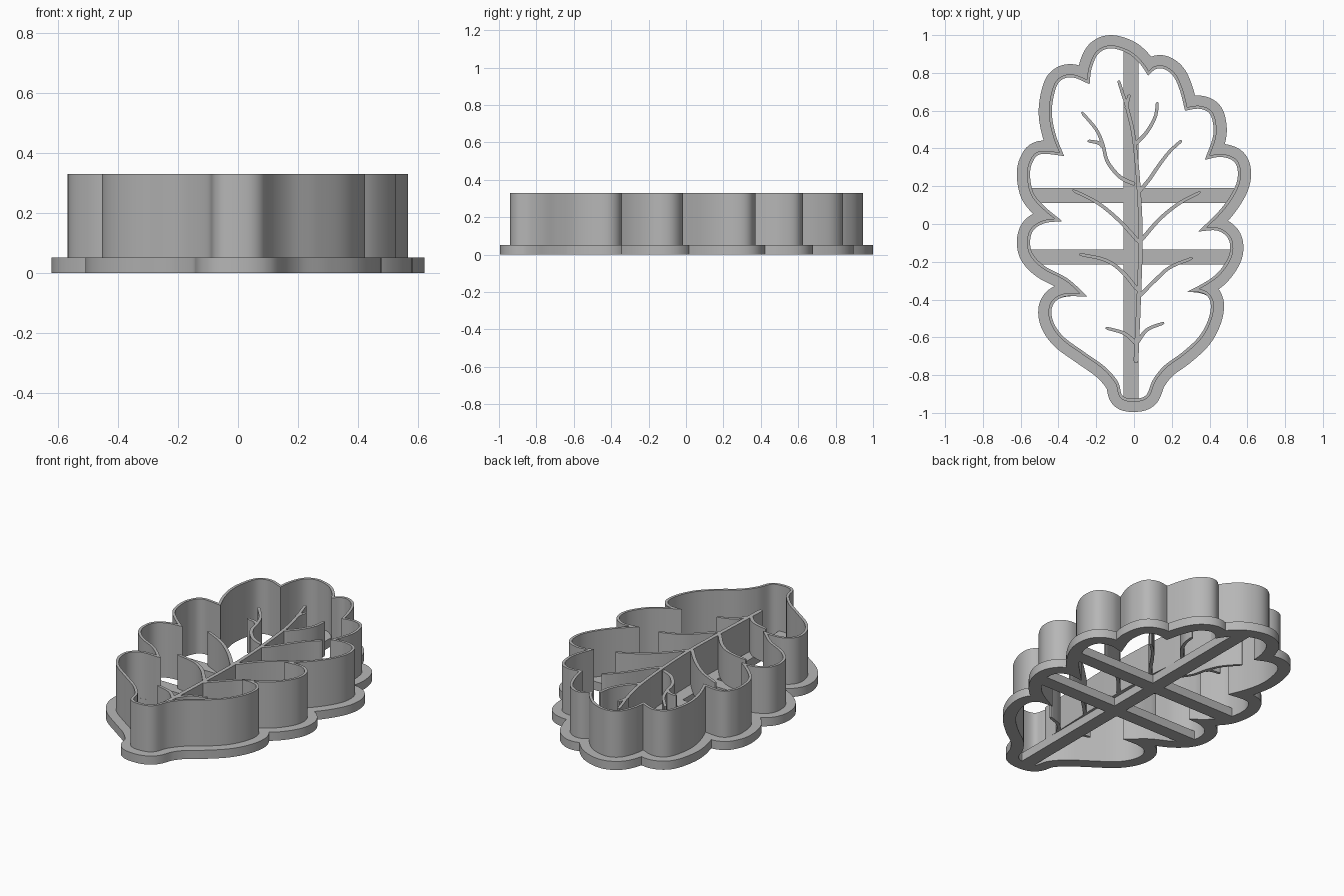
import bpy, bmesh
from mathutils import Vector
from mathutils.geometry import intersect_line_line_2d

cube = bpy.data.objects.get("Cube")
if cube:
    bpy.data.objects.remove(cube, do_unlink=True)

BASE_TOP, VEIN_TOP, WALL_TOP = 0.052, 0.255, 0.33
WALL_THICK, FLANGE_WIDTH = 0.016, 0.07

grey = bpy.data.materials.new("plain_grey")
grey.use_nodes = True
grey.diffuse_color = (0.47, 0.47, 0.47, 1)
grey.node_tree.nodes["Principled BSDF"].inputs["Base Color"].default_value = grey.diffuse_color


def smooth_path(points, steps=8):
    """Catmull-Rom curve through the points."""
    p = [Vector(q) for q in points]
    p = [2 * p[0] - p[1]] + p + [2 * p[-1] - p[-2]]
    out = []
    for a, b, c, d in zip(p, p[1:], p[2:], p[3:]):
        for i in range(steps):
            t = i / steps
            out.append(0.5 * (2 * b + (c - a) * t + (2 * a - 5 * b + 4 * c - d) * t ** 2
                              + (3 * b - a - 3 * c + d) * t ** 3))
    return out + [p[-2]]


def offset(path, distances):
    """Shift each point to the left of the travel direction."""
    out = []
    for i, p in enumerate(path):
        t = (path[min(i + 1, len(path) - 1)] - path[max(i - 1, 0)]).normalized()
        out.append(p + Vector((-t.y, t.x)) * distances[i])
    return out


def resample(path, count):
    """Spread points evenly along a polyline."""
    lengths = [0.0]
    for a, b in zip(path, path[1:]):
        lengths.append(lengths[-1] + (b - a).length)
    out, k = [], 0
    for i in range(count):
        s = lengths[-1] * i / (count - 1)
        while k < len(path) - 2 and lengths[k + 1] < s:
            k += 1
        f = (s - lengths[k]) / max(lengths[k + 1] - lengths[k], 1e-9)
        out.append(path[k].lerp(path[k + 1], min(f, 1)))
    return out


def crossing(a, b):
    """First place where the tail of a meets the head of b."""
    for i in range(len(a) - 2, len(a) // 2, -1):
        for j in range(len(b) // 2):
            hit = intersect_line_line_2d(a[i], a[i + 1], b[j], b[j + 1])
            if hit:
                return i, j, hit
    return len(a) - 2, 0, (a[-1] + b[0]) / 2


def outline(lobes, distance):
    """Offset every lobe outward and trim neighbours where they cross."""
    shifted = [offset(l, [distance] * len(l)) for l in lobes]
    count = len(lobes)
    cuts = [crossing(shifted[k], shifted[(k + 1) % count]) for k in range(count)]
    loop = []
    for k, lobe in enumerate(shifted):
        start, end = cuts[k - 1], cuts[k]
        trimmed = [start[2]] + lobe[start[1] + 1:end[0] + 1] + [end[2]]
        loop += resample(trimmed, len(lobe))[:-1]
    return loop


def strip(name, left, right, z0, z1, closed=False):
    """Solid band between two matching lines."""
    bm = bmesh.new()
    rows = [[bm.verts.new((p.x, p.y, z)) for p, z in ((a, z0), (b, z0), (b, z1), (a, z1))]
            for a, b in zip(left, right)]
    pairs = list(zip(rows, rows[1:]))
    if closed:
        pairs.append((rows[-1], rows[0]))
    else:
        bm.faces.new(rows[0])
        bm.faces.new(rows[-1])
    for r, s in pairs:
        for i in range(4):
            j = (i + 1) % 4
            bm.faces.new((r[i], r[j], s[j], s[i]))
    bmesh.ops.recalc_face_normals(bm, faces=bm.faces)
    mesh = bpy.data.meshes.new(name)
    bm.to_mesh(mesh)
    bm.free()
    mesh.materials.append(grey)
    obj = bpy.data.objects.new(name, mesh)
    bpy.context.collection.objects.link(obj)
    bpy.ops.object.select_all(action="DESELECT")
    obj.select_set(True)
    bpy.context.view_layer.objects.active = obj
    bpy.ops.object.shade_smooth_by_angle(angle=0.6)
    return obj


# Leaf lobes, clockwise; neighbours share the sharp notch between them
top = [(-.235, .74), (-.225, .82), (-.19, .9), (-.125, .93), (-.035, .905), (.03, .85), (.075, .785)]
left_shoulder = [(-.37, .36), (-.415, .475), (-.435, .595), (-.415, .715), (-.38, .765),
                 (-.32, .775), top[0]]
right_crown = [top[-1], (.115, .82), (.16, .82), (.21, .78), (.245, .7), (.27, .6)]
right_shoulder = [right_crown[-1], (.345, .61), (.4, .585), (.42, .52), (.415, .45), (.375, .34)]
right_upper = [right_shoulder[-1], (.46, .355), (.53, .33), (.55, .265), (.53, .185),
               (.46, .08), (.34, -.04)]
right_lower = [right_upper[-1], (.44, -.035), (.5, -.08), (.505, -.16), (.455, -.245),
               (.39, -.3), (.28, -.36)]
stem_end = [right_lower[-1], (.365, -.365), (.405, -.415), (.395, -.5), (.345, -.595),
            (.255, -.68), (.16, -.75), (.1, -.825), (.065, -.905), (.005, -.925), (-.06, -.91),
            (-.085, -.835), (-.155, -.755), (-.26, -.68), (-.375, -.595), (-.43, -.51),
            (-.43, -.43), (-.37, -.385), (-.245, -.385)]
left_lower = [stem_end[-1], (-.35, -.29), (-.47, -.225), (-.535, -.16), (-.55, -.09),
              (-.53, -.03), (-.47, .005), (-.38, .015)]
left_upper = [left_lower[-1], (-.47, .09), (-.53, .16), (-.55, .25), (-.54, .32),
              (-.495, .37), left_shoulder[0]]
lobes = [smooth_path(l) for l in (top, right_crown, right_shoulder, right_upper, right_lower,
                                  stem_end, left_lower, left_upper, left_shoulder)]

# Base flange and cutting wall follow the same leaf outline
inner = [p for l in lobes for p in resample(l, len(l))[:-1]]
strip("base_flange", inner, outline(lobes, FLANGE_WIDTH), 0, BASE_TOP, closed=True)
strip("cutting_wall", inner, outline(lobes, WALL_THICK), BASE_TOP, WALL_TOP, closed=True)


# Flat support bars inside the flange
def bar(name, start, end, width=0.08):
    path = [Vector(start), Vector(end)]
    strip(name, offset(path, [width / 2] * 2), offset(path, [-width / 2] * 2), 0, BASE_TOP)


bar("long_bar", (-.015, -.95), (-.015, .92))
bar("upper_cross_bar", (-.56, .15), (.53, .15))
bar("lower_cross_bar", (-.56, -.175), (.52, -.175))


# Raised veins, tapering to rounded tips
def vein(name, points, thick=0.021, tip=0.016):
    path = smooth_path(points)
    n = len(path) - 1
    half = [(thick + (tip - thick) * i / n) / 2 for i in range(n + 1)]
    half[0] *= 0.6
    half[-1] *= 0.5
    strip(name, offset(path, half), offset(path, [-h for h in half]), BASE_TOP - 0.002, VEIN_TOP)


vein("midrib", [(.01, -.735), (.015, -.63), (.025, -.4), (.035, -.08), (.025, .185), (0, .45),
                (-.035, .61), (-.06, .69), (-.082, .76)], 0.026, 0.016)
branches = {
    "tip_vein": [(-.04, .61), (-.035, .645), (-.024, .685)],
    "right_vein_a": [(.005, .42), (.07, .49), (.113, .57), (.124, .645)],
    "left_vein_a": [(.005, .21), (-.075, .25), (-.14, .33), (-.165, .42), (-.2, .5), (-.277, .592)],
    "left_side_vein": [(-.165, .41), (-.19, .43), (-.245, .44)],
    "right_vein_b": [(.025, .17), (.08, .235), (.135, .315), (.19, .385), (.253, .443)],
    "left_vein_c": [(.03, -.1), (-.075, .015), (-.19, .11), (-.325, .18)],
    "right_vein_c": [(.03, -.095), (.135, .025), (.24, .11), (.352, .17)],
    "left_vein_d": [(.02, -.35), (-.065, -.25), (-.155, -.19), (-.29, -.16)],
    "right_vein_d": [(.025, -.385), (.11, -.3), (.19, -.23), (.31, -.18)],
    "left_vein_e": [(.012, -.635), (-.05, -.58), (-.15, -.55)],
    "right_vein_e": [(.015, -.63), (.07, -.56), (.16, -.523)],
}
for name, points in branches.items():
    vein(name, points)
